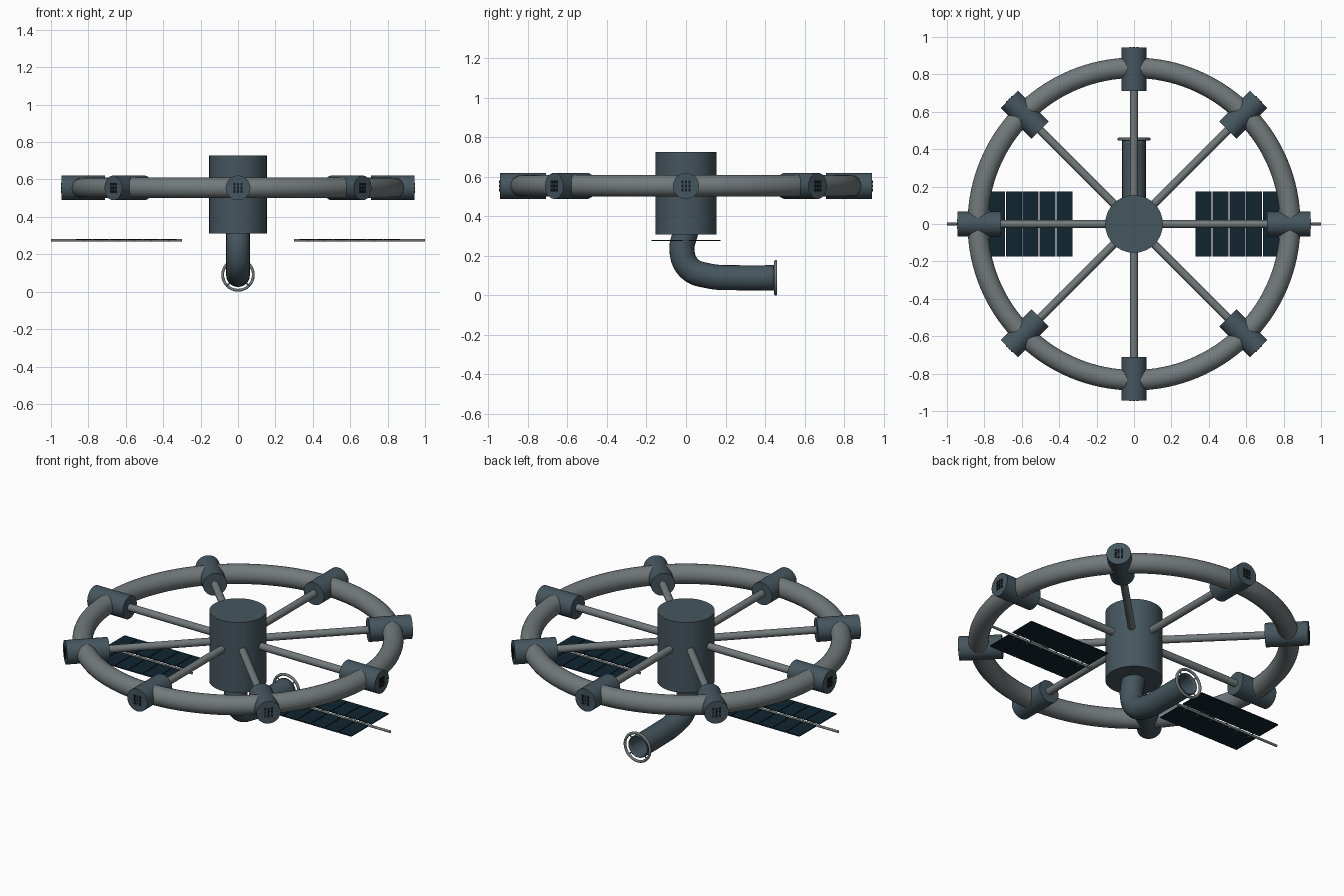
import bpy, bmesh, math
from mathutils import Matrix, Vector

cube = bpy.data.objects.get("Cube")
if cube:
    bpy.data.objects.remove(cube, do_unlink=True)


def material(name, rgb):
    m = bpy.data.materials.new(name)
    m.use_nodes = True
    m.diffuse_color = (*rgb, 1)
    m.node_tree.nodes["Principled BSDF"].inputs["Base Color"].default_value = (*rgb, 1)
    return m


SLATE = material("dark slate", (0.06, 0.092, 0.112))
GREY = material("warm grey", (0.17, 0.195, 0.2))
NAVY = material("panel navy", (0.005, 0.018, 0.03))
BLACK = material("window black", (0.006, 0.009, 0.012))

RING_Z, RING_R = 0.555, 0.835
PANEL_Z = 0.277
PIPE_Z, PIPE_END = 0.09, 0.45


def finish(name, mat, smooth=True):
    ob = bpy.context.object
    ob.name = name
    ob.data.materials.clear()
    ob.data.materials.append(mat)
    if smooth:
        bpy.ops.object.shade_smooth_by_angle(angle=math.radians(35))
    return ob


def rod(name, a, b, radius, mat, sides=32):
    """Cylinder running from point a to point b."""
    a, b = Vector(a), Vector(b)
    d = b - a
    bpy.ops.mesh.primitive_cylinder_add(
        vertices=sides, radius=radius, depth=d.length, location=(a + b) / 2,
        rotation=d.to_track_quat('Z', 'Y').to_euler())
    return finish(name, mat)


def torus(name, loc, rot, major, minor, mat, segments):
    bpy.ops.mesh.primitive_torus_add(
        location=loc, rotation=rot, major_radius=major, minor_radius=minor,
        major_segments=segments, minor_segments=24)
    return finish(name, mat)


def boxes(name, items, mat):
    """One object made of several boxes, given as (centre, size) pairs."""
    bm = bmesh.new()
    for centre, size in items:
        bmesh.ops.create_cube(
            bm, size=1, matrix=Matrix.Translation(centre) @ Matrix.Diagonal((*size, 1)))
    me = bpy.data.meshes.new(name)
    bm.to_mesh(me)
    bm.free()
    me.materials.append(mat)
    ob = bpy.data.objects.new(name, me)
    bpy.context.collection.objects.link(ob)
    return ob


# Central hub and habitat ring
rod("hub", (0, 0, 0.31), (0, 0, 0.727), 0.154, SLATE, 64)
torus("habitat_ring", (0, 0, RING_Z), (0, 0, 0), RING_R, 0.055, GREY, 128)

# Eight spokes, each ending in a module with small windows on its outer face
for i in range(8):
    angle = i * math.pi / 4
    out = Vector((math.cos(angle), math.sin(angle), 0))
    up = Vector((0, 0, RING_Z))
    rod(f"spoke_{i + 1}", up + out * 0.13, up + out * 0.74, 0.021, GREY, 16)
    rod(f"module_{i + 1}", up + out * 0.71, up + out * 0.943, 0.066, SLATE, 40)
    panes = [((0.943, col * 0.018, row * 0.02), (0.006, 0.01, 0.015))
             for col in (-1, 0, 1) for row in (-1, 0, 1)]
    win = boxes(f"module_windows_{i + 1}", panes, BLACK)
    win.location = up
    win.rotation_euler.z = angle

# Solar wings: a boom carrying two rows of thin panels
COLS, X0, X1 = 6, 0.327, 0.868
pitch = (X1 - X0) / COLS
for side, label in ((1, "left"), (-1, "right")):
    rod(f"{label}_wing_boom", (side * 0.3, 0, PANEL_Z - 0.002),
        (side * 1.0, 0, PANEL_Z - 0.002), 0.007, GREY, 12)
    cells = [((side * (X0 + (c + 0.5) * pitch), row * 0.0955, PANEL_Z + 0.002),
              (pitch - 0.005, 0.157, 0.006))
             for c in range(COLS) for row in (-1, 1)]
    boxes(f"{label}_solar_panels", cells, NAVY)
    # Thin stays tying the panels to the boom
    stays = [((side * (X0 + (c + 0.5) * pitch), 0, PANEL_Z),
              (0.006, 0.06, 0.004)) for c in range(COLS)]
    boxes(f"{label}_panel_stays", stays, GREY)

# Bent docking pipe, open at the far end
path = [(0.0, 0.33), (-0.02, 0.22), (0.02, 0.135), (0.11, 0.1),
        (0.26, 0.09), (PIPE_END, PIPE_Z)]
cu = bpy.data.curves.new("docking_pipe", 'CURVE')
cu.dimensions = '3D'
cu.bevel_depth = 0.061
cu.bevel_resolution = 8
cu.resolution_u = 10
sp = cu.splines.new('BEZIER')
sp.bezier_points.add(len(path) - 1)
for bp, (y, z) in zip(sp.bezier_points, path):
    bp.co = (0, y, z)
    bp.handle_left_type = bp.handle_right_type = 'AUTO'
pipe = bpy.data.objects.new("docking_pipe", cu)
bpy.context.collection.objects.link(pipe)
bpy.ops.object.select_all(action='DESELECT')
pipe.select_set(True)
bpy.context.view_layer.objects.active = pipe
bpy.ops.object.convert(target='MESH')
pipe = finish("docking_pipe", SLATE)
wall = pipe.modifiers.new("wall", 'SOLIDIFY')
wall.thickness = 0.005
wall.offset = 0

# Docking ring around the pipe mouth, held by four short struts
torus("docking_ring", (0, PIPE_END + 0.004, PIPE_Z), (math.pi / 2, 0, 0),
      0.082, 0.0075, GREY, 48)
for i in range(4):
    a = math.pi / 4 + i * math.pi / 2
    d = Vector((math.cos(a), 0, math.sin(a)))
    c = Vector((0, PIPE_END - 0.002, PIPE_Z))
    rod(f"docking_strut_{i + 1}", c + d * 0.06, c + d * 0.082, 0.004, GREY, 8)
